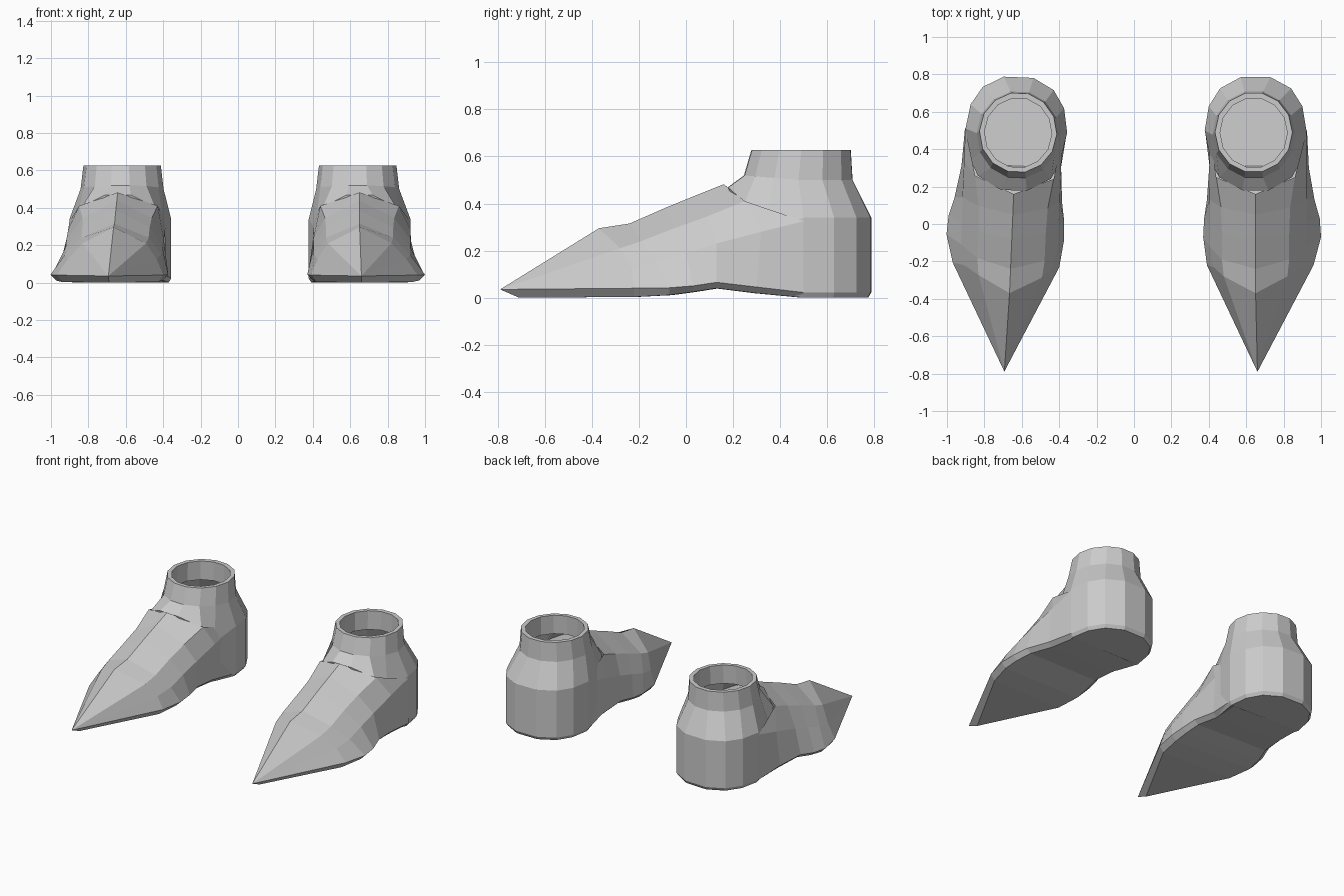
import bpy, bmesh, math
from mathutils import Matrix, Vector

if "Cube" in bpy.data.objects:
    bpy.data.objects.remove(bpy.data.objects["Cube"])

grey = bpy.data.materials.new("warm_grey")
grey.diffuse_color = (0.6, 0.6, 0.6, 1)
grey.use_nodes = True
grey.node_tree.nodes["Principled BSDF"].inputs["Base Color"].default_value = grey.diffuse_color
CX = 0.65  # centre line of one boot


def arch(y):
    """Height of the underside along the sole."""
    pts = [(-0.8, 0), (-0.2, 0.003), (-0.05, 0.012), (0.13, 0.04), (0.45, 0), (0.9, 0)]
    for (a, za), (b, zb) in zip(pts, pts[1:]):
        if y <= b:
            return za + (zb - za) * (y - a) / (b - a)
    return 0


def loft(name, rings, side, cap_start):
    """Skin a list of equal closed rings; side -1 makes the opposite boot."""
    bm = bmesh.new()
    rows = [[bm.verts.new(p) for p in r] for r in rings]
    n = len(rows[0])
    for a, b in zip(rows, rows[1:]):
        for i in range(n):
            j = (i + 1) % n
            bm.faces.new((a[i], a[j], b[j], b[i]))
    if cap_start:
        bm.faces.new(rows[0])
    bmesh.ops.remove_doubles(bm, verts=bm.verts, dist=0.0005)
    if side < 0:  # mirror, toes turned slightly outwards
        bm.transform(Matrix.Scale(-1, 4, Vector((1, 0, 0))))
        c = Vector((-CX, 0, 0))
        bm.transform(Matrix.Translation(c) @ Matrix.Rotation(-0.042, 4, 'Z') @ Matrix.Translation(-c))
    bmesh.ops.recalc_face_normals(bm, faces=bm.faces)
    me = bpy.data.meshes.new(name)
    bm.to_mesh(me)
    bm.free()
    me.materials.append(grey)
    bpy.context.collection.objects.link(bpy.data.objects.new(name, me))


# Foot sections: crest (y,z), shoulder (dx,y,z), side (dx,y,z), sole edge (y,z,x_in,x_out)
SECTIONS = [
    ((-0.37, 0.295), (0.17, -0.28, 0.21), (0.235, -0.23, 0.125), (-0.22, 0.04, 0.39, 0.96)),
    ((-0.24, 0.315), (0.18, -0.19, 0.24), (0.255, -0.12, 0.15), (-0.07, 0.042, 0.37, 1.0)),
    ((-0.08, 0.385), (0.18, -0.05, 0.295), (0.256, 0.0, 0.19), (0.03, 0.05, 0.375, 0.993)),
    ((0.05, 0.438), (0.185, 0.09, 0.345), (0.258, 0.13, 0.23), (0.13, 0.065, 0.39, 0.965)),
    ((0.16, 0.482), (0.21, 0.25, 0.41), (0.257, 0.32, 0.28), (0.3, 0.045, 0.405, 0.935)),
    ((0.16, 0.482), (0.21, 0.25, 0.41), (0.258, 0.5, 0.325), (0.5, 0.022, 0.38, 0.925)),
]


def foot_ring(crest, sh, sd, sole):
    y, z, xi, xo = sole
    mid = (xi + xo) / 2
    return [
        (CX, *crest),
        (CX + sh[0], *sh[1:]), (CX + sd[0] + 0.015, *sd[1:]), (xo, y, z),
        (mid + (xo - mid) * 0.9, y, arch(y)), (mid - (mid - xi) * 0.9, y, arch(y)),
        (xi, y, z), (CX - sd[0] + 0.01, *sd[1:]), (CX - sh[0], *sh[1:]),
    ]


tip, under = (0.66, -0.79, 0.035), (0.66, -0.71, 0.0)
foot = [[tip] * 4 + [under] * 2 + [tip] * 3] + [foot_ring(*s) for s in SECTIONS]

# Heel half outline from back to front: (dx, y, z of the step line)
HEEL = [(0.08, 0.785, 0.34), (0.19, 0.725, 0.34), (0.25, 0.63, 0.34), (0.272, 0.5, 0.34),
        (0.238, 0.33, 0.285), (0.195, 0.25, 0.405), (0.07, 0.18, 0.468)]


def both(half, cx=CX):
    return ([(cx + d, y, z) for d, y, z in half]
            + [(cx - d, y, z) for d, y, z in reversed(half)])


def oval(rx, ry, cy, z, tilt=0.0):
    """Oval ring matching the heel outline point count."""
    out = []
    for i in range(7):
        a = math.pi * (i + 0.5) / 7
        out.append((rx * math.sin(a), cy + ry * math.cos(a), z + tilt * max(0, -math.cos(a))))
    return both(out, CX - 0.01)


def low(k, lift):
    """Heel outline dropped to the ground, scaled by k."""
    return both([(d * k, 0.52 + (max(y, 0.3) - 0.52) * k, arch(max(y, 0.3)) + lift)
                 for d, y, z in HEEL])


heel = [
    low(0.95, 0.0), low(1.0, 0.022), both(HEEL),
    oval(0.222, 0.235, 0.478, 0.50, 0.02),   # ankle
    oval(0.207, 0.215, 0.49, 0.627),         # collar top
    oval(0.18, 0.187, 0.488, 0.627),         # rim
    oval(0.182, 0.19, 0.486, 0.50),          # inside of the collar
]

for side, label in ((1, "right"), (-1, "left")):
    loft(label + "_foot", foot, side, False)
    loft(label + "_heel_and_ankle", heel, side, True)
